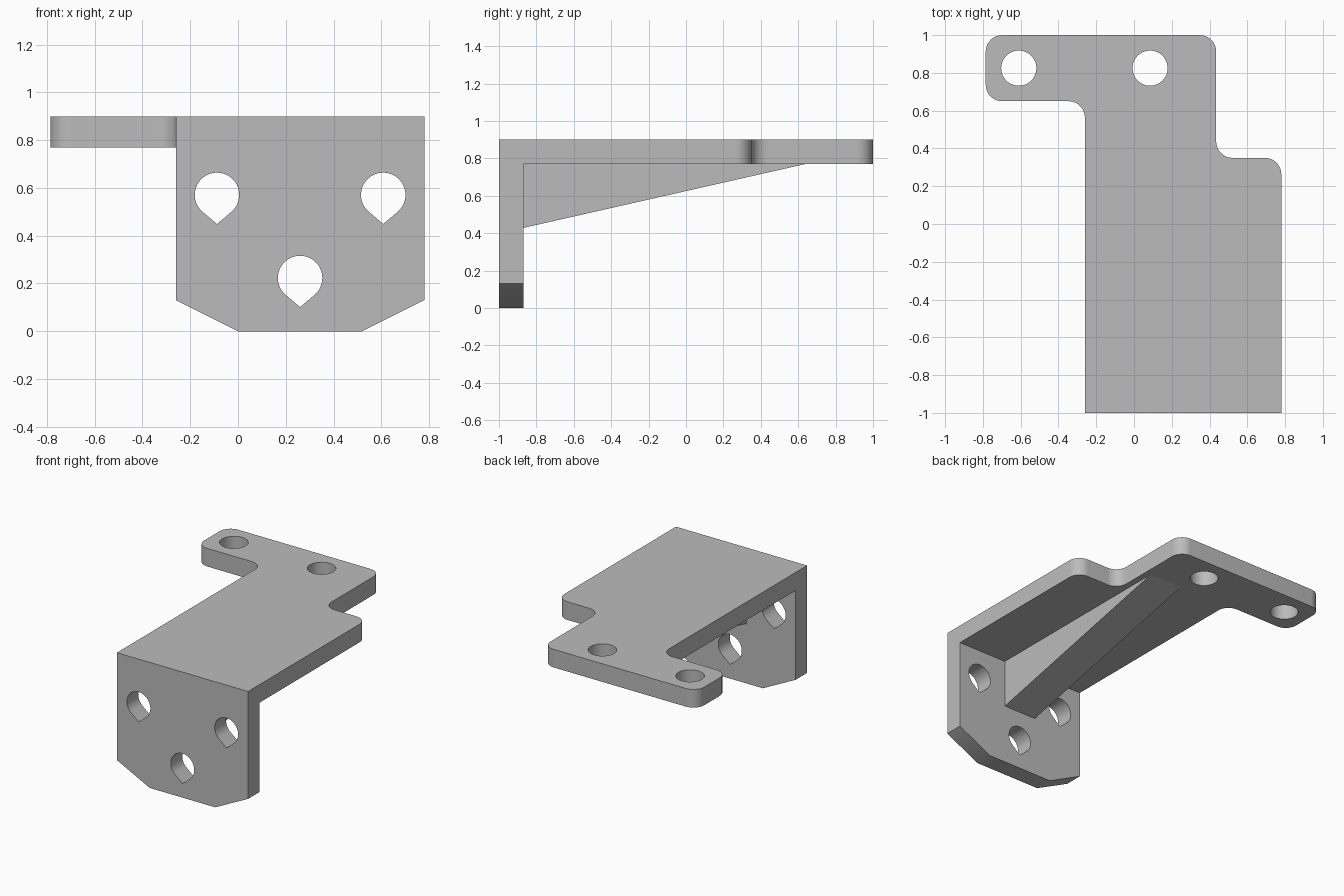
import bpy, bmesh
from math import acos, cos, sin, pi, radians
from mathutils import Matrix, Vector

cube = bpy.data.objects.get("Cube")
if cube:
    bpy.data.objects.remove(cube, do_unlink=True)

grey = bpy.data.materials.new("plain grey")
grey.use_nodes = True
grey.diffuse_color = (0.5, 0.5, 0.5, 1)
grey.node_tree.nodes["Principled BSDF"].inputs["Base Color"].default_value = (0.5, 0.5, 0.5, 1)

THICK = 0.13      # wall thickness
HEIGHT = 0.9      # overall height
LEFT, RIGHT = -0.26, 0.78
MID = (LEFT + RIGHT) / 2
UNDER = HEIGHT - THICK
HOLE = 0.093      # hole radius


def arc(cx, cy, r, start, end, steps):
    return [(cx + r * cos(start + (end - start) * i / steps),
             cy + r * sin(start + (end - start) * i / steps)) for i in range(steps + 1)]


def circle(cx, cy):
    return arc(cx, cy, HOLE, 0, 2 * pi, 48)[:-1]


def teardrop(cx, cy, drop=0.122):
    # Round hole drawn down to a point, with sides tangent to the circle
    a = acos(HOLE / drop)
    return arc(cx, cy, HOLE, -pi / 2 + a, 1.5 * pi - a, 40) + [(cx, cy - drop)]


def rounded(points, r=0.087, steps=10):
    # Fillets each (x, y, flag) right-angled corner whose flag is set
    out = []
    for i, (x, y, fillet) in enumerate(points):
        p = Vector((x, y))
        if not fillet:
            out.append((x, y))
            continue
        a = (Vector(points[i - 1][:2]) - p).normalized() * r
        b = (Vector(points[(i + 1) % len(points)][:2]) - p).normalized() * r
        for k in range(steps + 1):
            t = k / steps * pi / 2
            out.append(tuple(p + a * (1 - sin(t)) + b * (1 - cos(t))))
    return out


def plate(name, loops, depth, matrix):
    # Fills an outline with holes, extrudes it and places it
    bm = bmesh.new()
    for loop in loops:
        vs = [bm.verts.new((x, y, 0)) for x, y in loop]
        for i, v in enumerate(vs):
            bm.edges.new((vs[i - 1], v))
    bmesh.ops.triangle_fill(bm, use_beauty=True, edges=bm.edges[:], normal=(0, 0, 1))
    ext = bmesh.ops.extrude_face_region(bm, geom=bm.faces[:], use_keep_orig=True)
    moved = [g for g in ext["geom"] if isinstance(g, bmesh.types.BMVert)]
    bmesh.ops.translate(bm, verts=moved, vec=(0, 0, depth))
    bm.transform(matrix)
    bmesh.ops.recalc_face_normals(bm, faces=bm.faces[:])
    mesh = bpy.data.meshes.new(name)
    bm.to_mesh(mesh)
    bm.free()
    mesh.materials.append(grey)
    obj = bpy.data.objects.new(name, mesh)
    bpy.context.collection.objects.link(obj)
    bpy.ops.object.select_all(action='DESELECT')
    obj.select_set(True)
    bpy.context.view_layer.objects.active = obj
    bpy.ops.object.shade_smooth_by_angle(angle=radians(30))
    return obj


# Top plate with a side arm and two round holes
outline = rounded([
    (LEFT, -1, 0), (RIGHT, -1, 0), (RIGHT, 0.35, 1), (0.435, 0.35, 1),
    (0.435, 1, 1), (-0.785, 1, 1), (-0.785, 0.65, 1), (LEFT, 0.65, 1)])
plate("top_plate", [outline, circle(-0.61, 0.825), circle(0.085, 0.825)],
      THICK, Matrix.Translation((0, 0, UNDER)))

# Front plate with clipped lower corners and three teardrop holes
front = [(LEFT, UNDER), (LEFT, THICK), (LEFT + 0.26, 0),
         (RIGHT - 0.26, 0), (RIGHT, THICK), (RIGHT, UNDER)]
holes = [teardrop(MID - 0.348, 0.571), teardrop(MID + 0.348, 0.571), teardrop(MID, 0.223)]
upright = Matrix.Rotation(pi / 2, 4, 'X')
plate("front_plate", [front] + holes, THICK,
      Matrix.Translation((0, THICK - 1, 0)) @ upright)

# Triangular rib bracing the two plates
rib = [(THICK - 1, UNDER), (THICK - 1, 0.428), (0.64, UNDER)]
plate("support_rib", [rib], 2 * THICK,
      Matrix.Translation((MID - THICK, 0, 0)) @ Matrix.Rotation(pi / 2, 4, 'Z') @ upright)
